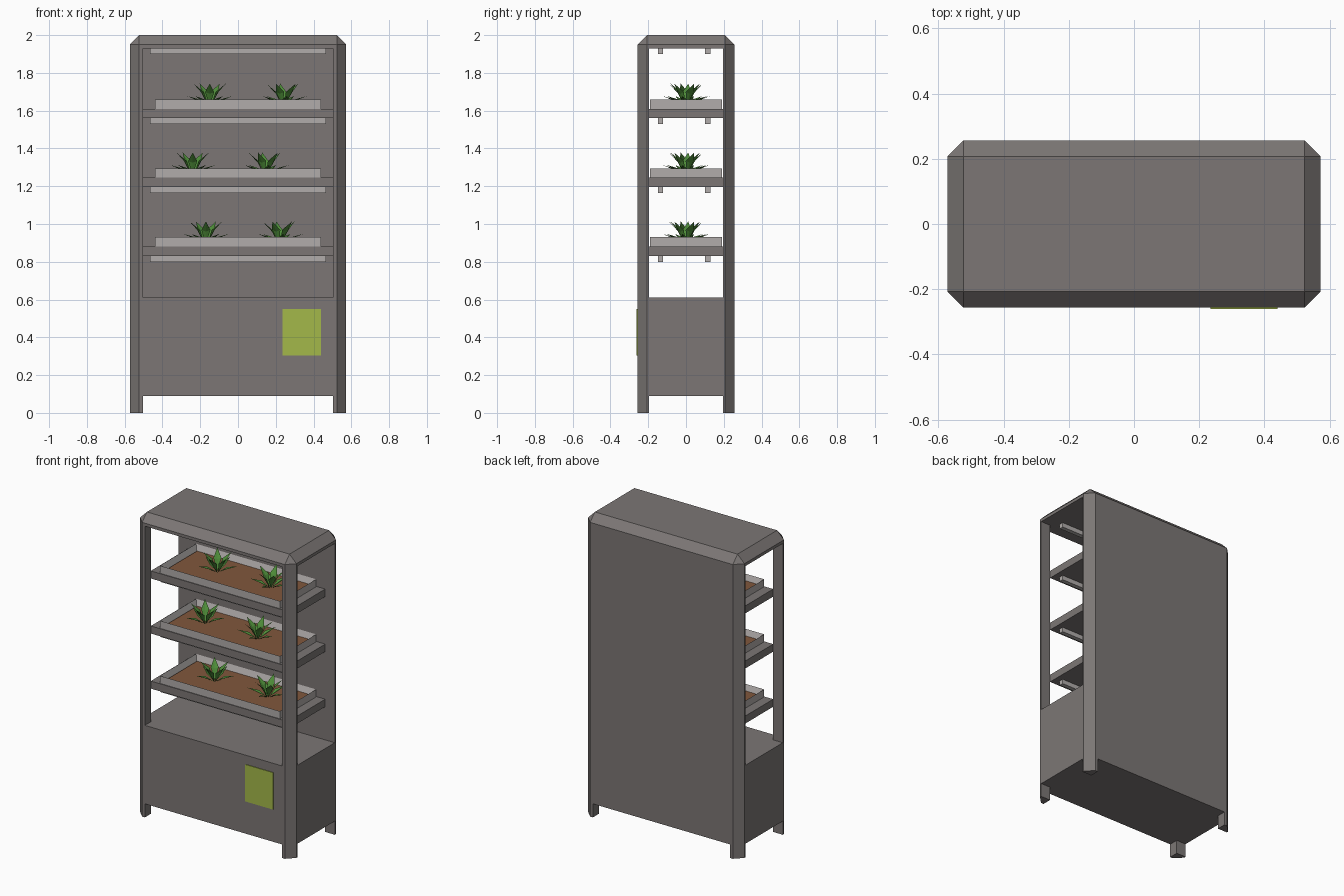
import bpy, bmesh
from math import sin, cos, pi
from mathutils import Vector

cube = bpy.data.objects.get("Cube")
if cube:
    bpy.data.objects.remove(cube, do_unlink=True)


def material(name, rgb):
    m = bpy.data.materials.new(name)
    m.use_nodes = True
    m.diffuse_color = (*rgb, 1)
    m.node_tree.nodes["Principled BSDF"].inputs["Base Color"].default_value = (*rgb, 1)
    return m


METAL = material("warm grey metal", (0.2, 0.183, 0.178))
PALE = material("pale grey plastic", (0.44, 0.415, 0.405))
SOIL = material("brown soil", (0.22, 0.095, 0.045))
LEAF = material("leaf green", (0.075, 0.26, 0.04))
LIME = material("lime panel", (0.37, 0.48, 0.068))


def finish(name, bm, mat):
    bmesh.ops.recalc_face_normals(bm, faces=bm.faces)
    mesh = bpy.data.meshes.new(name)
    bm.to_mesh(mesh)
    bm.free()
    mesh.materials.append(mat)
    ob = bpy.data.objects.new(name, mesh)
    bpy.context.collection.objects.link(ob)
    return ob


def add_box(bm, x, y, z):
    verts = bmesh.ops.create_cube(bm, size=1)["verts"]
    for v in verts:
        v.co = [r[0] if c < 0 else r[1] for c, r in zip(v.co, (x, y, z))]


def box(name, x, y, z, mat, chamfer=0, chamfer_top=False):
    bm = bmesh.new()
    add_box(bm, x, y, z)
    if chamfer:
        edges = []
        for e in bm.edges:
            a, b = e.verts[0].co.z, e.verts[1].co.z
            if abs(a - b) > 1e-4 or (chamfer_top and min(a, b) > z[1] - 1e-4):
                edges.append(e)
        bmesh.ops.bevel(bm, geom=edges, offset=chamfer, segments=1, affect='EDGES')
    return finish(name, bm, mat)


# Overall half sizes, inner half sizes and main levels
W, D, IW, ID, C = 0.573, 0.257, 0.503, 0.195, 0.05
FOOT, BENCH, HEAD, TOP = 0.09, 0.61, 1.93, 2.0

# Cabinet base, chamfered canopy and back panel
box("base_cabinet", (-W, W), (-D, D), (FOOT, BENCH), METAL, C)
box("canopy", (-W, W), (-D, D), (HEAD, TOP), METAL, C, True)
box("back_panel", (-IW, IW), (ID, D), (BENCH, HEAD), METAL)
box("control_panel", (0.235, 0.44), (-D - 0.004, -D + 0.002), (0.305, 0.55), LIME)


# Corner posts and feet share one chamfered section
def corner_posts(name, z0, z1):
    section = [(IW, ID), (W, ID), (W, D - C), (W - C, D), (IW, D)]
    bm = bmesh.new()
    for sx in (-1, 1):
        for sy in (-1, 1):
            face = bm.faces.new([bm.verts.new((x * sx, y * sy, z0)) for x, y in section])
            ext = bmesh.ops.extrude_face_region(bm, geom=[face], use_keep_orig=True)
            new = [g for g in ext["geom"] if isinstance(g, bmesh.types.BMVert)]
            bmesh.ops.translate(bm, vec=(0, 0, z1 - z0), verts=new)
    return finish(name, bm, METAL)


corner_posts("feet", 0, FOOT)
corner_posts("corner_posts", BENCH, HEAD)


# Grow lamps hang in pairs under a surface
def lamps(name, z):
    bm = bmesh.new()
    for y in (-0.135, 0.115):
        add_box(bm, (-0.465, 0.465), (y - 0.014, y + 0.014), (z - 0.03, z))
    finish(name, bm, PALE)


# Open tray: box with its top inset and pushed down
def tray(name, z0, z1):
    bm = bmesh.new()
    add_box(bm, (-0.44, 0.44), (-0.19, 0.19), (z0, z1))
    top = max(bm.faces, key=lambda f: f.calc_center_median().z)
    bmesh.ops.inset_region(bm, faces=[top], thickness=0.024)
    bmesh.ops.translate(bm, vec=(0, 0, -0.042), verts=top.verts)
    finish(name, bm, PALE)


# Rosette of pointed, folded leaves in an upright and a spreading ring
def plant(name, x, z, turn):
    bm = bmesh.new()
    rings = [(5, 0.09, 0.118, 0.024, 0.0), (5, 0.125, 0.052, 0.018, 0.6)]
    for count, reach, rise, half, offset in rings:
        for i in range(count):
            a = turn + offset + 2 * pi * i / count
            out, side = Vector((cos(a), sin(a), 0)), Vector((-sin(a), cos(a), 0))
            up, base = Vector((0, 0, 1)), Vector((x, 0, z))
            mid = base + out * reach * 0.45 + up * rise * 0.62
            root = bm.verts.new(base + out * 0.008)
            tip = bm.verts.new(base + out * reach + up * rise)
            rib = bm.verts.new(mid - up * 0.008)
            left, right = (bm.verts.new(mid + side * s) for s in (half, -half))
            for tri in ((root, rib, left), (root, right, rib), (rib, tip, left), (rib, right, tip)):
                bm.faces.new(tri)
    finish(name, bm, LEAF)


# Three planted shelves
levels = [("lower", 0.88, (-0.17, 0.22)), ("middle", 1.245, (-0.24, 0.145)), ("upper", 1.61, (-0.15, 0.24))]
lamps("canopy_lamps", HEAD)
for label, z, spots in levels:
    box(label + "_shelf", (-IW, IW), (-ID, ID), (z - 0.05, z), METAL)
    lamps(label + "_lamps", z - 0.05)
    tray(label + "_tray", z, z + 0.05)
    box(label + "_soil", (-0.418, 0.418), (-0.168, 0.168), (z + 0.004, z + 0.016), SOIL)
    for side, x, turn in zip(("right", "left"), spots, (-pi / 2, 0.5)):
        plant(f"{label}_{side}_plant", x, z + 0.015, turn)
